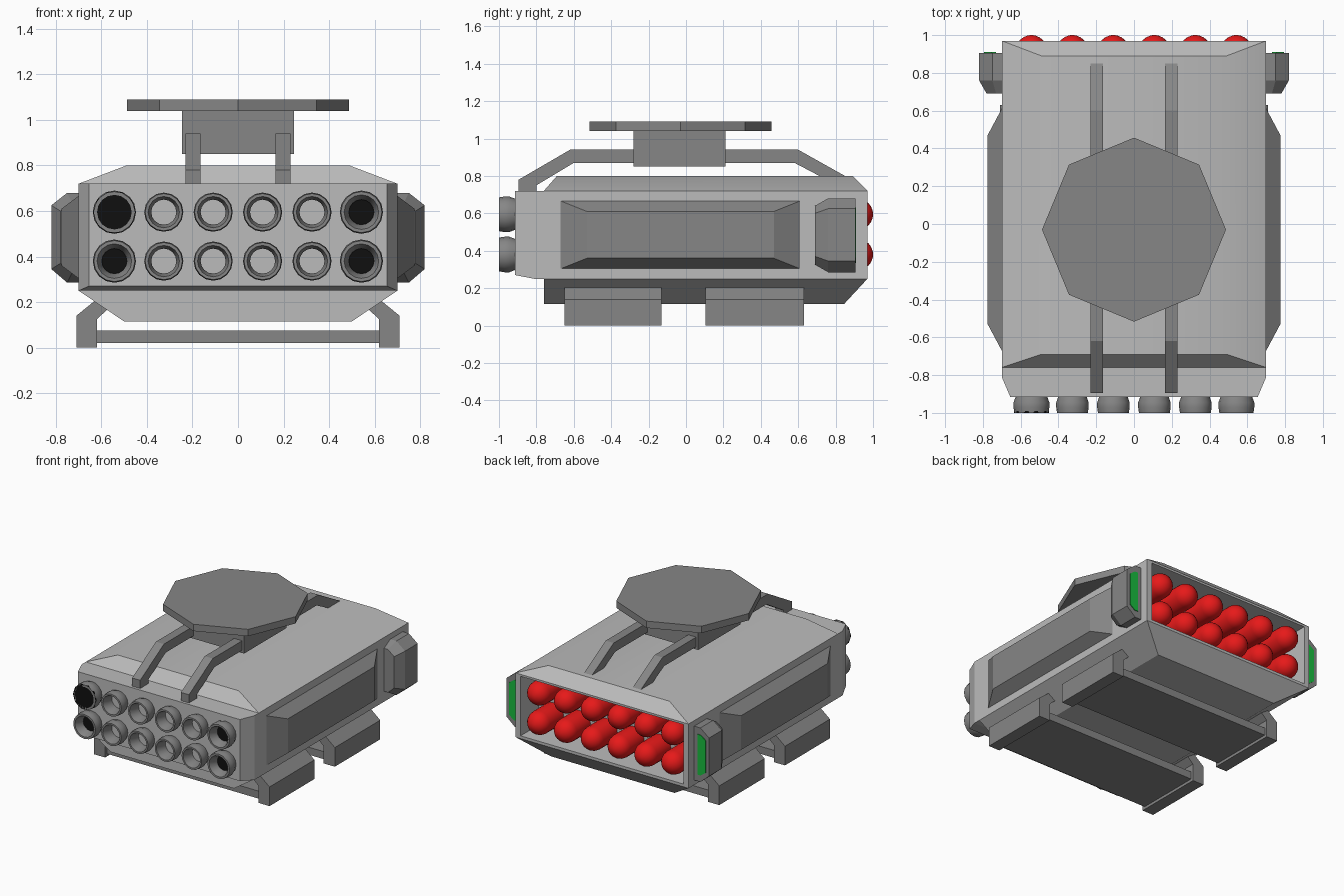
import bpy, bmesh
from math import sin, cos, pi

if "Cube" in bpy.data.objects:
    bpy.data.objects.remove(bpy.data.objects["Cube"])


def loft(name, rings, mat=None, start=True, end=True, smooth=None):
    """Skin a row of equal-length point rings, with optional end caps."""
    bm = bmesh.new()
    rows = [[bm.verts.new(p) for p in r] for r in rings]
    n = len(rows[0])
    for a, b in zip(rows, rows[1:]):
        for i in range(n):
            j = (i + 1) % n
            bm.faces.new((a[i], a[j], b[j], b[i]))
    if start:
        bm.faces.new(rows[0])
    if end:
        bm.faces.new(rows[-1])
    bmesh.ops.recalc_face_normals(bm, faces=bm.faces)
    me = bpy.data.meshes.new(name)
    bm.to_mesh(me)
    bm.free()
    ob = bpy.data.objects.new(name, me)
    bpy.context.collection.objects.link(ob)
    if mat:
        me.materials.append(mat)
    if smooth:
        shade(ob, smooth)
    return ob


def activate(ob):
    bpy.ops.object.select_all(action='DESELECT')
    ob.select_set(True)
    bpy.context.view_layer.objects.active = ob


def shade(ob, degrees):
    activate(ob)
    bpy.ops.object.shade_smooth_by_angle(angle=degrees * pi / 180)


def rect_z(x, y0, y1, z):
    return [(-x, y0, z), (x, y0, z), (x, y1, z), (-x, y1, z)]


def rect_y(x0, x1, z0, z1, y):
    return [(x0, y, z0), (x1, y, z0), (x1, y, z1), (x0, y, z1)]


def rect_x(y0, y1, z0, z1, x):
    return [(x, y0, z0), (x, y1, z0), (x, y1, z1), (x, y0, z1)]


def box(name, x0, x1, y0, y1, z0, z1, mat=None):
    return loft(name, [rect_y(x0, x1, z0, z1, y) for y in (y0, y1)], mat)


def circle(x, y, z, r, n):
    return [(x + r * cos(2 * pi * i / n), y, z + r * sin(2 * pi * i / n)) for i in range(n)]


def lathe(name, x, z, profile, n, **kw):
    """Turn (radius, y) points around an axis along y."""
    return loft(name, [circle(x, y, z, r, n) for r, y in profile], **kw)


def material(name, color):
    m = bpy.data.materials.new(name)
    m.diffuse_color = (*color, 1)
    m.use_nodes = True
    m.node_tree.nodes["Principled BSDF"].inputs["Base Color"].default_value = m.diffuse_color
    return m


red = material("red", (0.8, 0.01, 0.01))
green = material("green", (0.01, 0.5, 0.05))
black = material("black", (0.005, 0.005, 0.005))
dark = material("dark_grey", (0.24, 0.24, 0.24))
light = material("light_grey", (0.5, 0.5, 0.5))

# Hull: belly taper, straight sides, roof taper, with a recess at the back
hull = loft("hull", [rect_z(0.5, -0.76, 0.845, 0.115), rect_z(0.7, -0.76, 0.97, 0.25),
                     rect_z(0.7, -0.76, 0.97, 0.72), rect_z(0.49, -0.69, 0.89, 0.8)], light)
cutter = box("recess_cutter", -0.66, 0.66, 0.76, 1.1, 0.27, 0.705)
cutter.hide_render = True
mod = hull.modifiers.new("recess", 'BOOLEAN')
mod.operation = 'DIFFERENCE'
mod.solver = 'EXACT'
mod.object = cutter
activate(hull)
bpy.ops.object.modifier_apply(modifier=mod.name)
bpy.data.objects.remove(cutter)
shade(hull, 30)

# Front block with chamfered corners
loft("front_block", [rect_y(-0.7, 0.7, 0.25, 0.72, -0.76), rect_y(-0.7, 0.7, 0.25, 0.72, -0.81),
                     rect_y(-0.655, 0.655, 0.27, 0.72, -0.915)], light, start=False)

# Launch tubes at the front, rounded warheads at the back
dome = [(0.085 * cos(a * pi / 12), 0.915 + 0.085 * sin(a * pi / 12)) for a in range(6)]
for col in range(6):
    for row, z in enumerate((0.38, 0.595)):
        x = -0.543 + col * 0.217
        corner = col in (0, 5)
        r = 0.095 if corner else 0.086
        lathe("launch_tube", x, z,
              [(r * 0.82, -0.9), (r, -0.945), (r, -0.97), (r * 0.95, -1.0),
               (r * 0.8, -1.0), (0.055, -0.95), (0.055, -0.91)], 16,
              mat=dark, start=False, end=False, smooth=35)
        if col == 0 and row == 1:
            lathe("tube_cover", x, z, [(0.093, -1.0), (0.093, -0.99)], 10, mat=black)
        elif corner:
            lathe("tube_plug", x, z, [(0.056, -0.935), (0.056, -0.91)], 16, mat=black)
        lathe("warhead", x, z, [(0.085, 0.75)] + dome + [(0.008, 1.0)], 20,
              mat=red, smooth=35)

for s in (-1, 1):
    # Side armour panel
    loft("side_panel", [rect_x(-0.68, 0.62, 0.3, 0.67, s * 0.695),
                        rect_x(-0.53, 0.47, 0.36, 0.61, s * 0.775)], dark)

    # Rear lamp housing with its lamp
    prof = [(0.69, 0.68), (0.75, 0.68), (0.82, 0.625), (0.82, 0.345), (0.75, 0.285), (0.69, 0.285)]
    nose = [(0.69, 0.64), (0.73, 0.64), (0.78, 0.6), (0.78, 0.37), (0.73, 0.325), (0.69, 0.325)]
    loft("lamp_housing", [[(s * x, y, z) for x, z in p]
                          for p, y in ((nose, 0.69), (prof, 0.76), (prof, 0.905))], dark)
    lamp = [(0.73, 0.63), (0.755, 0.63), (0.795, 0.6), (0.795, 0.365), (0.755, 0.335), (0.73, 0.335)]
    loft("lamp", [[(s * x, y, z) for x, z in lamp] for y in (0.9, 0.91)], green)

    # Roof rail bent over the top
    rail = [(-0.895, 0.72), (-0.895, 0.78), (-0.62, 0.94), (0.6, 0.94), (0.85, 0.8), (0.85, 0.77),
            (0.77, 0.77), (0.58, 0.87), (-0.6, 0.87), (-0.8, 0.75), (-0.8, 0.72)]
    loft("roof_rail", [[(s * x, y, z) for y, z in rail] for x in (0.165, 0.23)], dark)

    # Angled skids
    skid = [(0.62, 0), (0.71, 0), (0.71, 0.14), (0.63, 0.205), (0.5, 0.205), (0.5, 0.18),
            (0.56, 0.18), (0.62, 0.125)]
    for y0, y1 in ((-0.65, -0.13), (0.105, 0.63)):
        loft("skid", [[(s * x, y, z) for x, z in skid] for y in (y0, y1)], dark)

# Floor plates joining each pair of skids
for y0, y1 in ((-0.63, -0.15), (0.125, 0.61)):
    box("floor_plate", -0.63, 0.63, y0, y1, 0.02, 0.075, dark)

# Mount block and eight-sided top plate
box("mount_block", -0.245, 0.245, -0.28, 0.21, 0.85, 1.045, dark)
loft("top_plate", [[(0.487 * cos(i * pi / 4), -0.03 + 0.487 * sin(i * pi / 4), z)
                    for i in range(8)] for z in (1.04, 1.09)], dark)
